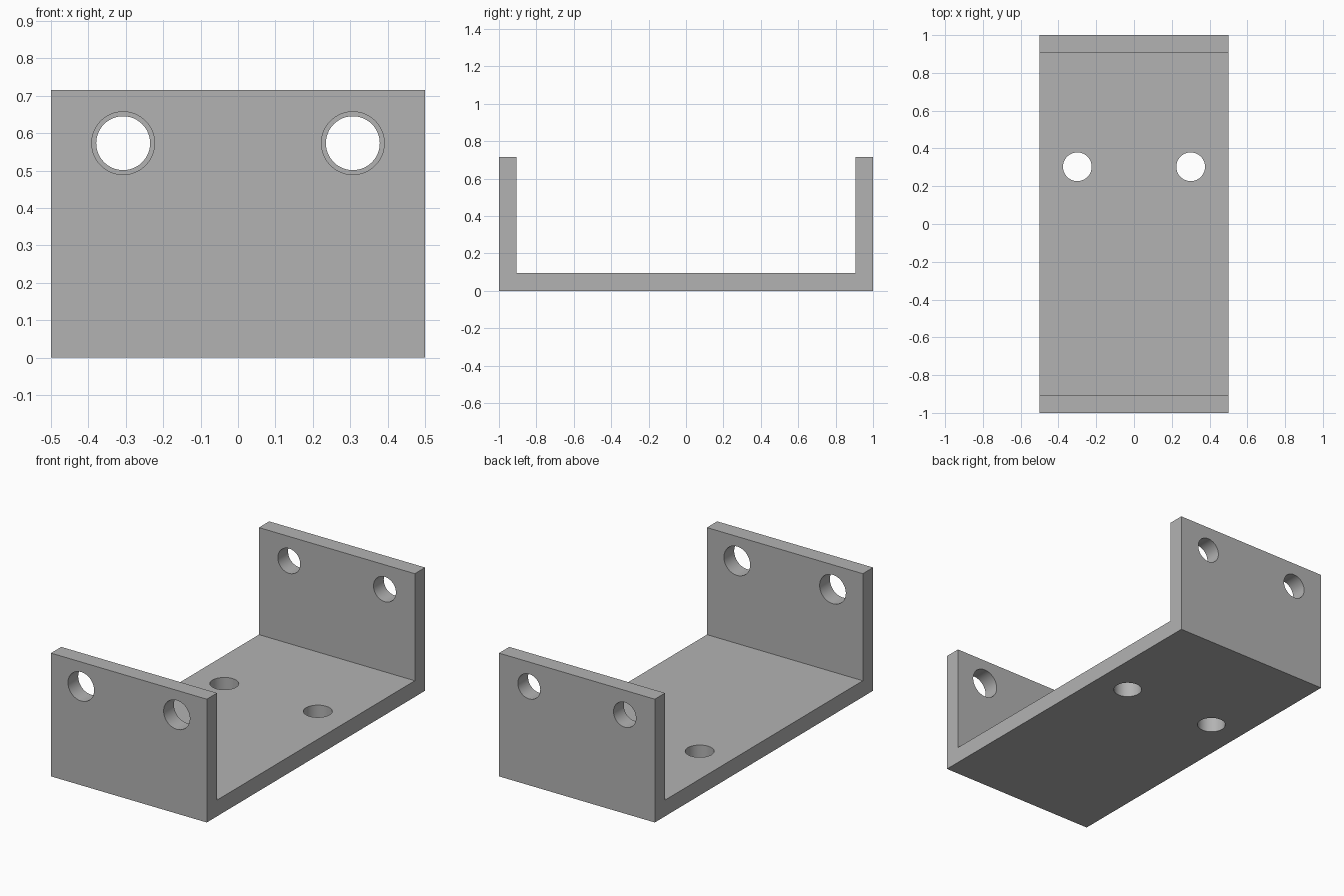
import bpy, bmesh, math
from mathutils import Matrix

cube = bpy.data.objects.get("Cube")
if cube:
    bpy.data.objects.remove(cube, do_unlink=True)

WIDTH, LENGTH, HEIGHT, THICK = 1.0, 2.0, 0.715, 0.094
HALF = LENGTH / 2

# Plain grey metal
grey = bpy.data.materials.new("grey metal")
grey.use_nodes = True
colour = (0.45, 0.45, 0.45, 1)
grey.diffuse_color = colour
grey.node_tree.nodes["Principled BSDF"].inputs["Base Color"].default_value = colour


def add_object(name, bm):
    bmesh.ops.recalc_face_normals(bm, faces=bm.faces)
    mesh = bpy.data.meshes.new(name)
    bm.to_mesh(mesh)
    bm.free()
    mesh.materials.append(grey)
    obj = bpy.data.objects.new(name, mesh)
    bpy.context.collection.objects.link(obj)
    return obj


# U-shaped channel: side profile extruded across the width
inner = HALF - THICK
profile = [(-HALF, 0), (HALF, 0), (HALF, HEIGHT), (inner, HEIGHT),
           (inner, THICK), (-inner, THICK), (-inner, HEIGHT), (-HALF, HEIGHT)]
bm = bmesh.new()
face = bm.faces.new([bm.verts.new((-WIDTH / 2, y, z)) for y, z in profile])
side = bmesh.ops.extrude_face_region(bm, geom=[face])
moved = [v for v in side["geom"] if isinstance(v, bmesh.types.BMVert)]
bmesh.ops.translate(bm, verts=moved, vec=(WIDTH, 0, 0))
bracket = add_object("u_bracket", bm)

# Bolt holes: mirrored pairs through the front wall, back wall and base
upright = Matrix.Identity(4)
level = Matrix.Rotation(math.pi / 2, 4, "X")
hole_pairs = [
    (0.307, -HALF + THICK / 2, 0.573, 0.084, level),
    (0.307, HALF - THICK / 2, 0.573, 0.072, level),
    (0.3, 0.303, THICK / 2, 0.076, upright),
]
bm = bmesh.new()
for x, y, z, radius, turn in hole_pairs:
    for sign in (-1, 1):
        bmesh.ops.create_cone(
            bm, cap_ends=True, segments=64, radius1=radius, radius2=radius,
            depth=THICK * 2, matrix=Matrix.Translation((sign * x, y, z)) @ turn)
cutter = add_object("hole_cutter", bm)
cutter.hide_render = True

# Cut the holes, then drop the cutter
cut = bracket.modifiers.new("bolt holes", "BOOLEAN")
cut.operation = "DIFFERENCE"
cut.solver = "EXACT"
cut.object = cutter
bpy.ops.object.select_all(action="DESELECT")
bpy.context.view_layer.objects.active = bracket
bracket.select_set(True)
bpy.ops.object.modifier_apply(modifier=cut.name)
bpy.data.objects.remove(cutter, do_unlink=True)
bpy.ops.object.shade_smooth_by_angle(angle=math.radians(30))
